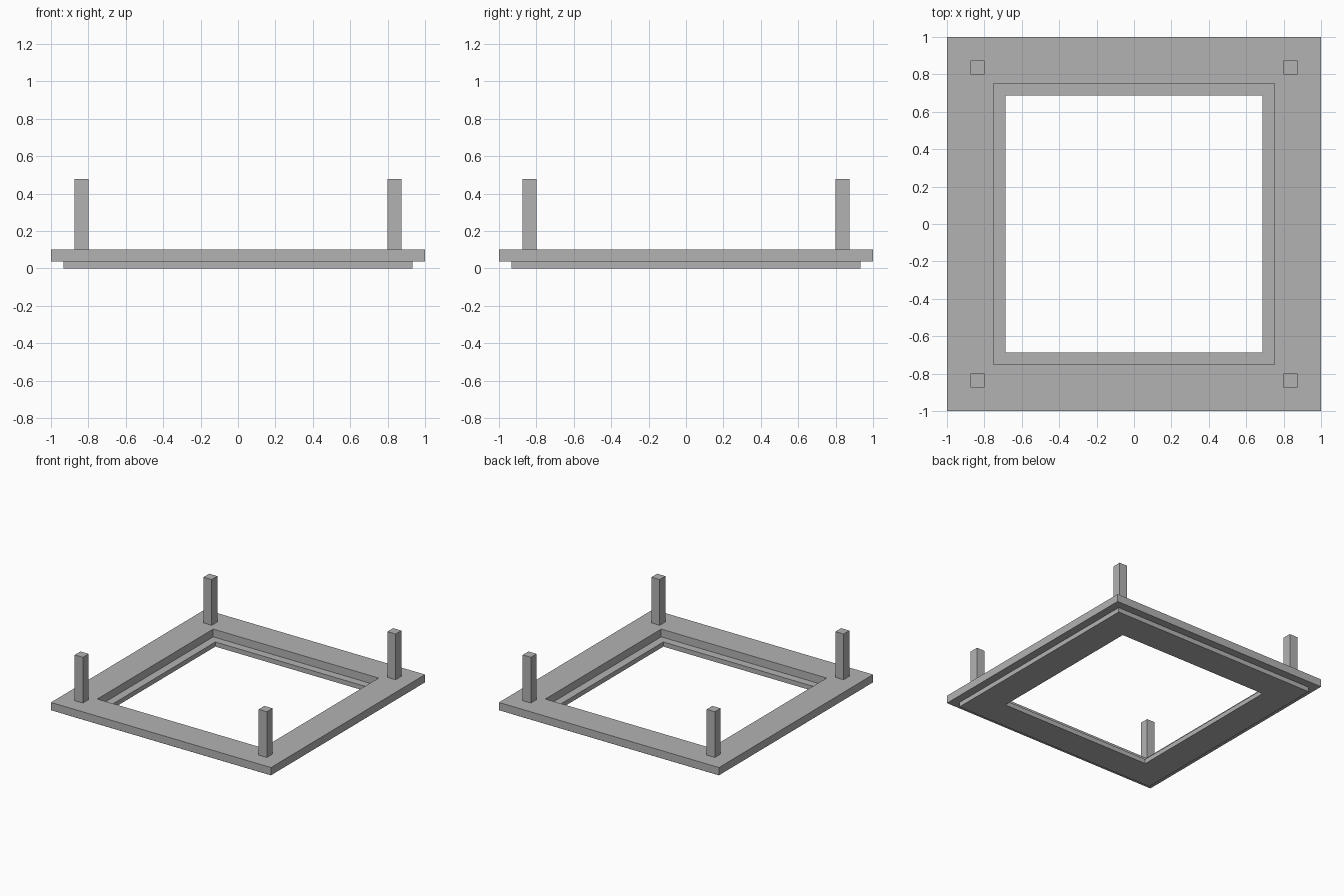
import bpy
import bmesh

cube = bpy.data.objects.get("Cube")
if cube:
    bpy.data.objects.remove(cube, do_unlink=True)

grey = bpy.data.materials.new("plain grey")
grey.use_nodes = True
colour = (0.45, 0.45, 0.45, 1)
grey.diffuse_color = colour
grey.node_tree.nodes["Principled BSDF"].inputs["Base Color"].default_value = colour


def add_object(name, bm):
    bmesh.ops.recalc_face_normals(bm, faces=bm.faces[:])
    mesh = bpy.data.meshes.new(name)
    bm.to_mesh(mesh)
    bm.free()
    mesh.materials.append(grey)
    obj = bpy.data.objects.new(name, mesh)
    bpy.context.collection.objects.link(obj)
    return obj


def square_frame(name, outer, inner, bottom, top):
    """Sweep a rectangular section round four mitred corners."""
    bm = bmesh.new()
    section = [(outer, bottom), (outer, top), (inner, top), (inner, bottom)]
    corners = [(1, 1), (-1, 1), (-1, -1), (1, -1)]
    loops = [[bm.verts.new((sx * r, sy * r, z)) for r, z in section]
             for sx, sy in corners]
    for i in range(4):
        a, b = loops[i], loops[(i + 1) % 4]
        for j in range(4):
            k = (j + 1) % 4
            bm.faces.new((a[j], a[k], b[k], b[j]))
    return add_object(name, bm)


def post(name, x, y, width, bottom, top):
    bm = bmesh.new()
    bmesh.ops.create_cube(bm, size=1)
    bmesh.ops.scale(bm, vec=(width, width, top - bottom), verts=bm.verts)
    bmesh.ops.translate(bm, vec=(x, y, (top + bottom) / 2), verts=bm.verts)
    return add_object(name, bm)


# Wide upper frame over a thinner frame that forms the inner ledge
square_frame("upper_frame", 1.0, 0.752, 0.038, 0.102)
square_frame("lower_ledge_frame", 0.934, 0.687, 0.0, 0.038)

# Corner posts
for side, sx in (("left", 1), ("right", -1)):
    for end, sy in (("front", -1), ("back", 1)):
        post(f"{end}_{side}_post", sx * 0.836, sy * 0.836, 0.074, 0.102, 0.478)
